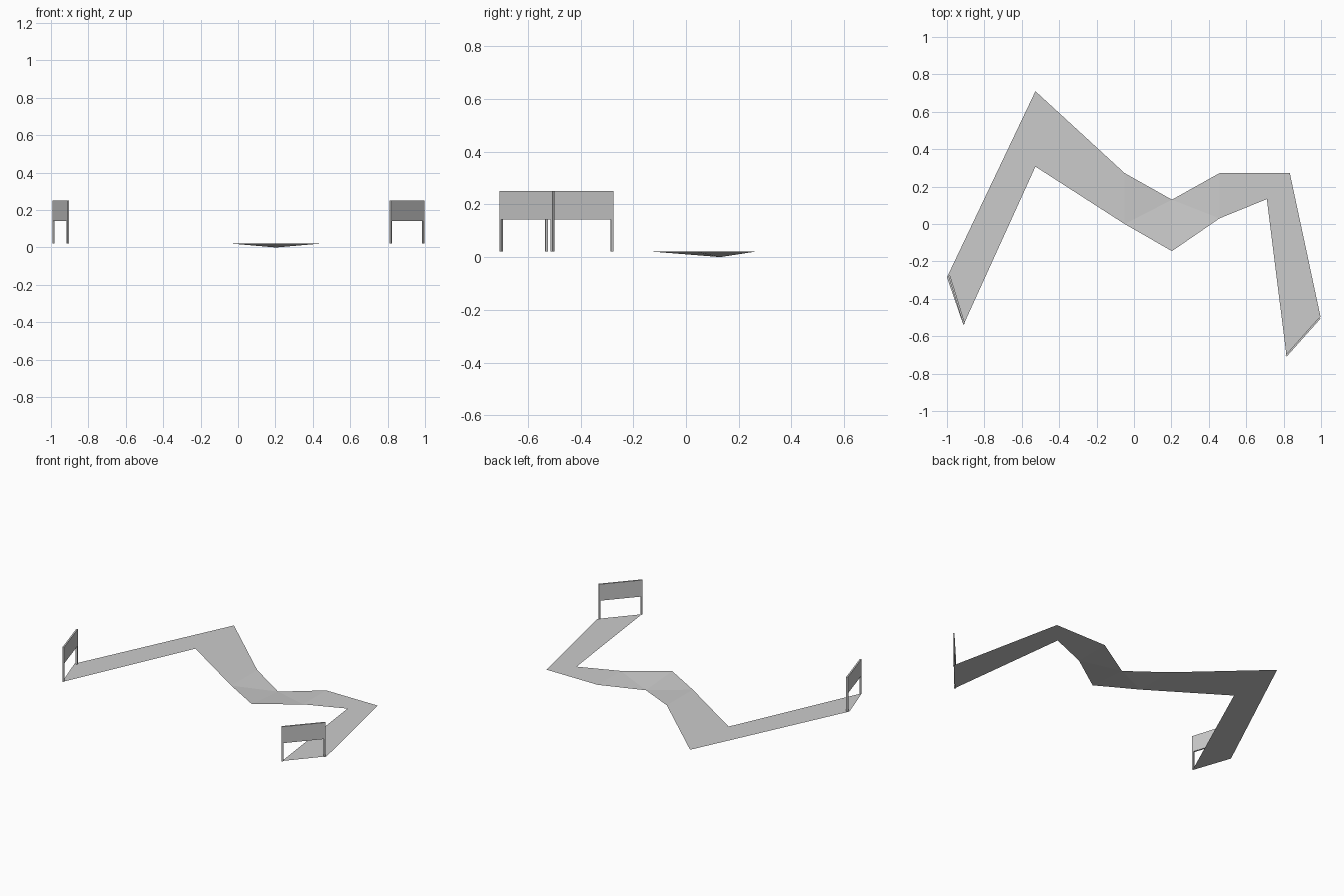
import bpy, bmesh, math
from mathutils import Matrix, Vector

if "Cube" in bpy.data.objects:
    bpy.data.objects.remove(bpy.data.objects["Cube"])

GROUND, BOARD_LOW, BOARD_TOP = 0.022, 0.142, 0.251


def make_object(name, bm):
    mesh = bpy.data.meshes.new(name)
    bm.to_mesh(mesh)
    bm.free()
    obj = bpy.data.objects.new(name, mesh)
    bpy.context.collection.objects.link(obj)
    return obj


def box(name, centre, size, angle):
    bm = bmesh.new()
    bmesh.ops.create_cube(bm, size=1, matrix=Matrix.Translation(centre)
                          @ Matrix.Rotation(angle, 4, 'Z') @ Matrix.Diagonal((*size, 1)))
    return make_object(name, bm)


# Track ribbon: paired outer and inner edge points, with a dip on one outer corner
sections = [
    ((-1.0, -0.285), (-0.912, -0.54)),
    ((-0.527, 0.71), (-0.527, 0.307)),
    ((-0.05, 0.272), (-0.05, 0.0)),
    ((0.203, 0.13), (0.203, -0.145)),
    ((0.457, 0.272), (0.457, 0.03)),
    ((0.833, 0.272), (0.71, 0.133)),
    ((0.997, -0.495), (0.815, -0.703)),
]
bm = bmesh.new()
rows = [[bm.verts.new((x, y, GROUND)) for x, y in pair] for pair in sections]
rows[3][0].co.z = 0
for (a, b), (c, d) in zip(rows, rows[1:]):
    # split so that the creases fan out from the dipped corner
    if c is rows[3][0]:
        bm.faces.new((a, b, c))
        bm.faces.new((b, d, c))
    elif a is rows[3][0]:
        bm.faces.new((a, b, d))
        bm.faces.new((a, d, c))
    else:
        bm.faces.new((a, b, d, c))
make_object("track", bm)


# Gate: two thin posts carrying a banner board
def gate(name, start, end):
    a, b = Vector((*start, 0)), Vector((*end, 0))
    along = (b - a).normalized()
    angle = math.atan2(along.y, along.x)
    for label, p in (("a", a + along * 0.005), ("b", b - along * 0.005)):
        p.z = (GROUND + BOARD_LOW) / 2
        box(f"{name}_post_{label}", p, (0.01, 0.01, BOARD_LOW - GROUND), angle)
    mid = (a + b) / 2
    mid.z = (BOARD_LOW + BOARD_TOP) / 2
    box(f"{name}_board", mid, ((b - a).length, 0.01, BOARD_TOP - BOARD_LOW), angle)


gate("start_gate", (-0.988, -0.276), (-0.908, -0.534))
gate("finish_gate", (0.813, -0.705), (0.993, -0.503))
